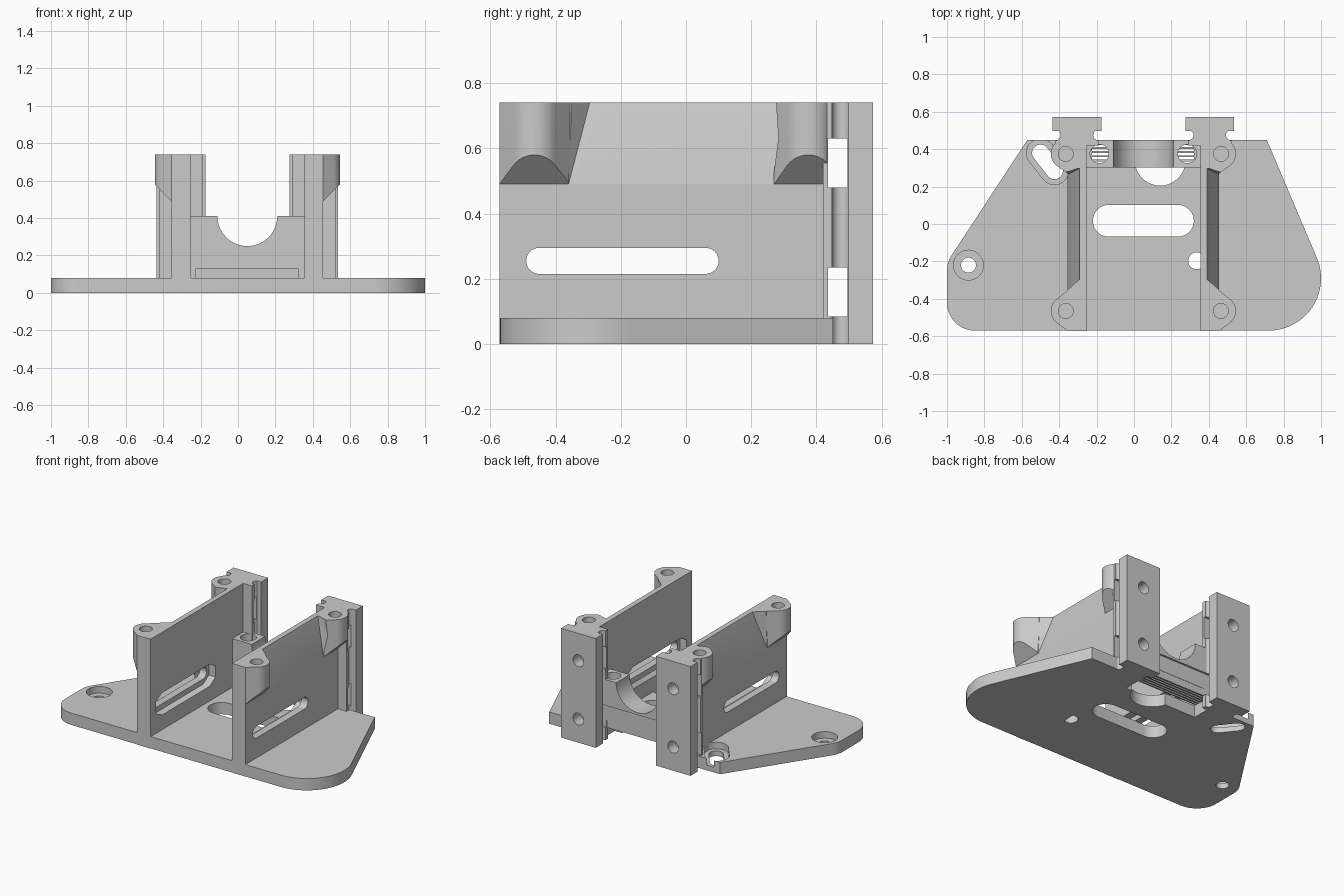
import bpy
import bmesh
from math import cos, sin, pi, radians, atan2

cube = bpy.data.objects.get("Cube")
if cube:
    bpy.data.objects.remove(cube)

grey = bpy.data.materials.new("light_grey")
grey.use_nodes = True
COLOR = (0.6, 0.6, 0.6, 1)
grey.diffuse_color = COLOR
grey.node_tree.nodes["Principled BSDF"].inputs["Base Color"].default_value = COLOR

MID = 0.05  # symmetry plane of the side walls


def arc(cx, cy, r, a0, a1, n=16):
    angles = [radians(a0 + (a1 - a0) * i / n) for i in range(n + 1)]
    return [(cx + r * cos(a), cy + r * sin(a)) for a in angles]


def circle(cx, cy, r, n=40):
    return arc(cx, cy, r, 0, 360, n)[:-1]


def rect(x0, y0, x1, y1):
    return [(x0, y0), (x1, y0), (x1, y1), (x0, y1)]


def slot(p, q, r, n=16):
    """Stadium outline around the segment p-q."""
    a = atan2(q[1] - p[1], q[0] - p[0]) * 180 / pi
    return arc(*q, r, a - 90, a + 90, n) + arc(*p, r, a + 90, a + 270, n)


def finish(name, bm, ox):
    bmesh.ops.recalc_face_normals(bm, faces=bm.faces)
    mesh = bpy.data.meshes.new(name)
    bm.to_mesh(mesh)
    bm.free()
    mesh.materials.append(grey)
    ob = bpy.data.objects.new(name, mesh)
    ob.location.x = ox
    bpy.context.collection.objects.link(ob)
    return ob


def prism(name, outline, lo, hi, axis="z", ox=0):
    """Extrude a 2D outline between lo and hi along an axis."""
    place = {"z": lambda a, b, d: (a, b, d),
             "y": lambda a, b, d: (a, d, b),
             "x": lambda a, b, d: (d, a, b)}[axis]
    bm = bmesh.new()
    low = [bm.verts.new(place(a, b, lo)) for a, b in outline]
    top = [bm.verts.new(place(a, b, hi)) for a, b in outline]
    bm.faces.new(low)
    bm.faces.new(top)
    n = len(low)
    for i in range(n):
        j = (i + 1) % n
        bm.faces.new((low[i], low[j], top[j], top[i]))
    return finish(name, bm, ox)


def hull(name, points, ox=0):
    bm = bmesh.new()
    verts = [bm.verts.new(p) for p in points]
    res = bmesh.ops.convex_hull(bm, input=verts)
    loose = [v for v in bm.verts if not v.link_faces]
    bmesh.ops.delete(bm, geom=loose, context="VERTS")
    return finish(name, bm, ox)


def bake(ob):
    """Apply all modifiers."""
    bpy.context.view_layer.update()
    graph = bpy.context.evaluated_depsgraph_get()
    mesh = bpy.data.meshes.new_from_object(ob.evaluated_get(graph))
    ob.modifiers.clear()
    ob.data = mesh


def combine(ob, others, op="DIFFERENCE"):
    for other in others:
        mod = ob.modifiers.new(op.lower(), "BOOLEAN")
        mod.operation, mod.solver, mod.object = op, "EXACT", other
        bake(ob)
        bpy.data.objects.remove(other)


def smooth(ob):
    bpy.ops.object.select_all(action="DESELECT")
    ob.select_set(True)
    bpy.context.view_layer.objects.active = ob
    bpy.ops.object.shade_smooth_by_angle(angle=radians(30))


# Base plate with rounded front corners
outline = ([(0.71, 0.45), (-0.57, 0.45)]
           + arc(-0.85, -0.25, 0.15, 147, 180, 8)
           + arc(-0.85, -0.42, 0.15, 180, 270)
           + arc(0.72, -0.29, 0.28, 270, 383, 28))
base = prism("base_plate", outline, 0, 0.08)
p, q = (-0.5, 0.38), (-0.425, 0.285)
combine(base, [
    prism("cut", slot((-0.135, 0.017), (0.235, 0.017), 0.085), -0.1, 0.2),
    prism("cut", slot(p, q, 0.045), -0.1, 0.2),
    prism("cut", slot(p, q, 0.075), 0.035, 0.2),
    prism("cut", circle(-0.885, -0.22, 0.04), -0.1, 0.2),
    prism("cut", circle(-0.885, -0.22, 0.08), 0.035, 0.2),
    prism("cut", circle(0.335, -0.197, 0.045), -0.1, 0.2),
    prism("cut", circle(0.14, 0.34, 0.135), -0.1, 0.2),
    prism("cut", rect(-0.225, 0.305, 0.32, 0.5), -0.1, 0.2),
])

# Side wall, built on one side and mirrored later
TOP = 0.74
wall = prism("side_walls", rect(0.305, -0.572, 0.405, 0.45), 0, TOP, ox=MID)

# Screw bosses at the upper corners, chamfered underneath
for cy, y0, y1 in ((-0.465, -0.572, -0.355), (0.375, 0.27, 0.45)):
    ring = circle(0.415, cy, 0.08) + rect(0.35, y0, 0.405, y1)
    boss = hull("boss", [(x, y, z) for x, y in ring for z in (0.47, TOP)], MID)
    under = [(0.3, 0.385), (0.6, 0.685), (0.6, 0.3), (0.3, 0.3)]
    combine(boss, [prism("cut", under, -1, 1, "y", MID)])
    combine(wall, [boss], "UNION")

# Rear mounting flange on a grooved neck
neck = prism("neck", rect(0.24, 0.42, 0.47, 0.53), 0, TOP, ox=MID)
combine(neck, [prism("cut", circle(x, 0.475, 0.028), -1, 1, ox=MID)
               for x in (0.24, 0.47)])
flange = prism("flange", rect(0.225, 0.498, 0.485, 0.573), 0, TOP, ox=MID)
combine(wall, [neck, flange], "UNION")

# Sloping relief on the upper outer face
relief = [(0.405, -0.36, 0.49), (0.405, 0.265, 0.49),
          (0.52, -0.36, 0.49), (0.52, 0.265, 0.49),
          (0.335, -0.29, 0.76), (0.335, 0.3, 0.76),
          (0.405, -0.35, 0.76), (0.405, 0.25, 0.76),
          (0.52, -0.35, 0.76), (0.52, 0.24, 0.76)]
cuts = [hull("cut", relief, MID)]

# Long slot with a wider pocket inside, boss holes, nut windows and flange holes
cuts += [
    prism("cut", slot((-0.45, 0.255), (0.06, 0.255), 0.04), 0.2, 0.6, "x", MID),
    prism("cut", slot((-0.45, 0.255), (0.06, 0.255), 0.075, 3), 0.2, 0.355, "x", MID),
]
for cy in (-0.465, 0.375):
    cuts.append(prism("cut", circle(0.415, cy, 0.04), 0.6, 1, ox=MID))
for z in (0.16, 0.555):
    cuts.append(prism("cut", rect(0.2, 0.435, 0.6, 0.495), z - 0.075, z + 0.075, ox=MID))
    cuts.append(prism("cut", circle(0.355, z, 0.04), 0.4, 0.7, "y", MID))
combine(wall, cuts)
mirror = wall.modifiers.new("mirror", "MIRROR")
mirror.use_mirror_merge = False
bake(wall)

# Rear cradle between the walls
cradle = prism("rear_cradle", rect(-0.256, 0.08, 0.356, 0.41), 0.303, 0.448, "y")
combine(cradle, [
    prism("cut", circle(MID, 0.41, 0.16, 56), 0, 1, "y"),
    prism("cut", rect(-0.225, 0.2, 0.32, 0.6), 0, 0.13),
    prism("cut", circle(-0.185, 0.375, 0.05), 0, 1),
    prism("cut", circle(0.285, 0.375, 0.05), 0, 1),
    prism("cut", rect(-0.4, 0.435, 0.5, 0.6), 0.085, 0.235),
])

# Thin ribs under the cradle
bm = bmesh.new()
for i in range(6):
    res = bmesh.ops.create_cube(bm, size=1)
    bmesh.ops.scale(bm, vec=(0.545, 0.01, 0.05), verts=res["verts"])
    bmesh.ops.translate(bm, vec=(0.0475, 0.318 + 0.022 * i, 0.105), verts=res["verts"])
ribs = finish("cradle_ribs", bm, 0)

for ob in (base, wall, cradle):
    smooth(ob)
